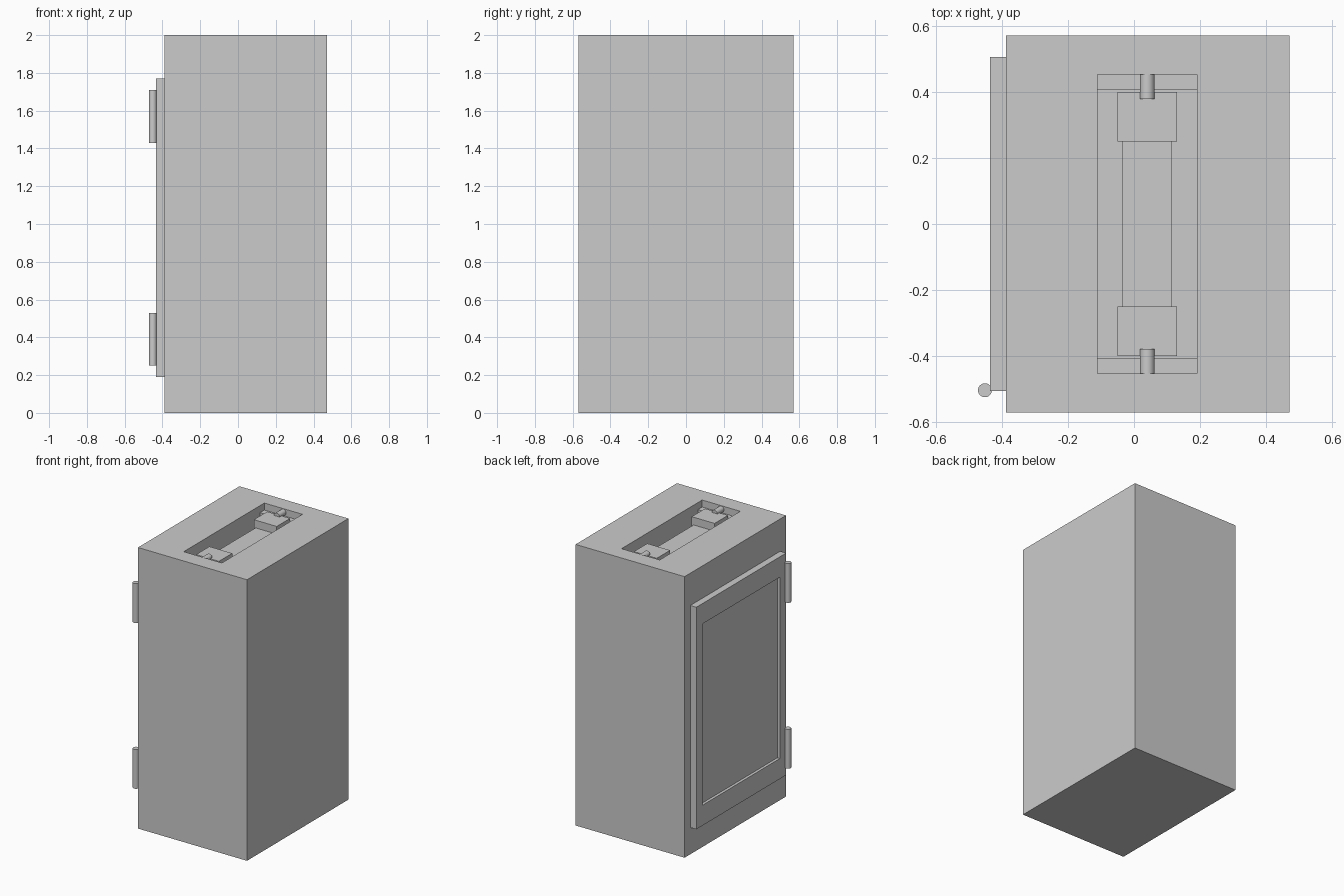
import bpy

if "Cube" in bpy.data.objects:
    bpy.data.objects.remove(bpy.data.objects["Cube"])


def box(name, x, y, z):
    """Box from (min, max) pairs on each axis."""
    bpy.ops.mesh.primitive_cube_add(size=1, location=[sum(r) / 2 for r in (x, y, z)])
    ob = bpy.context.object
    ob.name = name
    ob.scale = [r[1] - r[0] for r in (x, y, z)]
    bpy.ops.object.transform_apply(location=False, rotation=False, scale=True)
    return ob


def rod(name, radius, length, location, rotation=(0, 0, 0)):
    bpy.ops.mesh.primitive_cylinder_add(vertices=32, radius=radius, depth=length,
                                        location=location, rotation=rotation)
    ob = bpy.context.object
    ob.name = name
    bpy.ops.object.shade_smooth_by_angle()
    return ob


def cut(target, cutter):
    """Subtract the cutter, then remove it."""
    mod = target.modifiers.new("cut", 'BOOLEAN')
    mod.operation = 'DIFFERENCE'
    mod.solver = 'EXACT'
    mod.object = cutter
    cutter.hide_render = True
    bpy.context.view_layer.objects.active = target
    bpy.ops.object.modifier_apply(modifier=mod.name)
    bpy.data.objects.remove(cutter, do_unlink=True)


# Cabinet body with a stepped handle recess in the top
body = box("cabinet_body", (-0.388, 0.47), (-0.57, 0.57), (0, 2))
cut(body, box("recess_rim_cutter", (-0.11, 0.19), (-0.453, 0.453), (1.95, 2.1)))
cut(body, box("recess_well_cutter", (-0.11, 0.19), (-0.405, 0.405), (1.81, 2.05)))

# Folding handle: grip bar, end blocks and pivot pins
box("handle_grip", (-0.037, 0.115), (-0.25, 0.25), (1.83, 1.92))
for side, label in ((-1, "front"), (1, "back")):
    ends = sorted((side * 0.25, side * 0.40))
    box(f"handle_block_{label}", (-0.05, 0.13), ends, (1.83, 1.975))
    rod(f"handle_pin_{label}", 0.022, 0.075, (0.04, side * 0.4155, 1.975),
        (1.570796, 0, 0))

# Door on the left side with a sunken panel
door = box("door", (-0.435, -0.388), (-0.505, 0.505), (0.19, 1.77))
cut(door, box("door_panel_cutter", (-0.5, -0.415), (-0.435, 0.435), (0.335, 1.625)))

# Hinge barrels
for z, label in ((0.39, "lower"), (1.57, "upper")):
    rod(f"hinge_{label}", 0.021, 0.28, (-0.451, -0.503, z))
